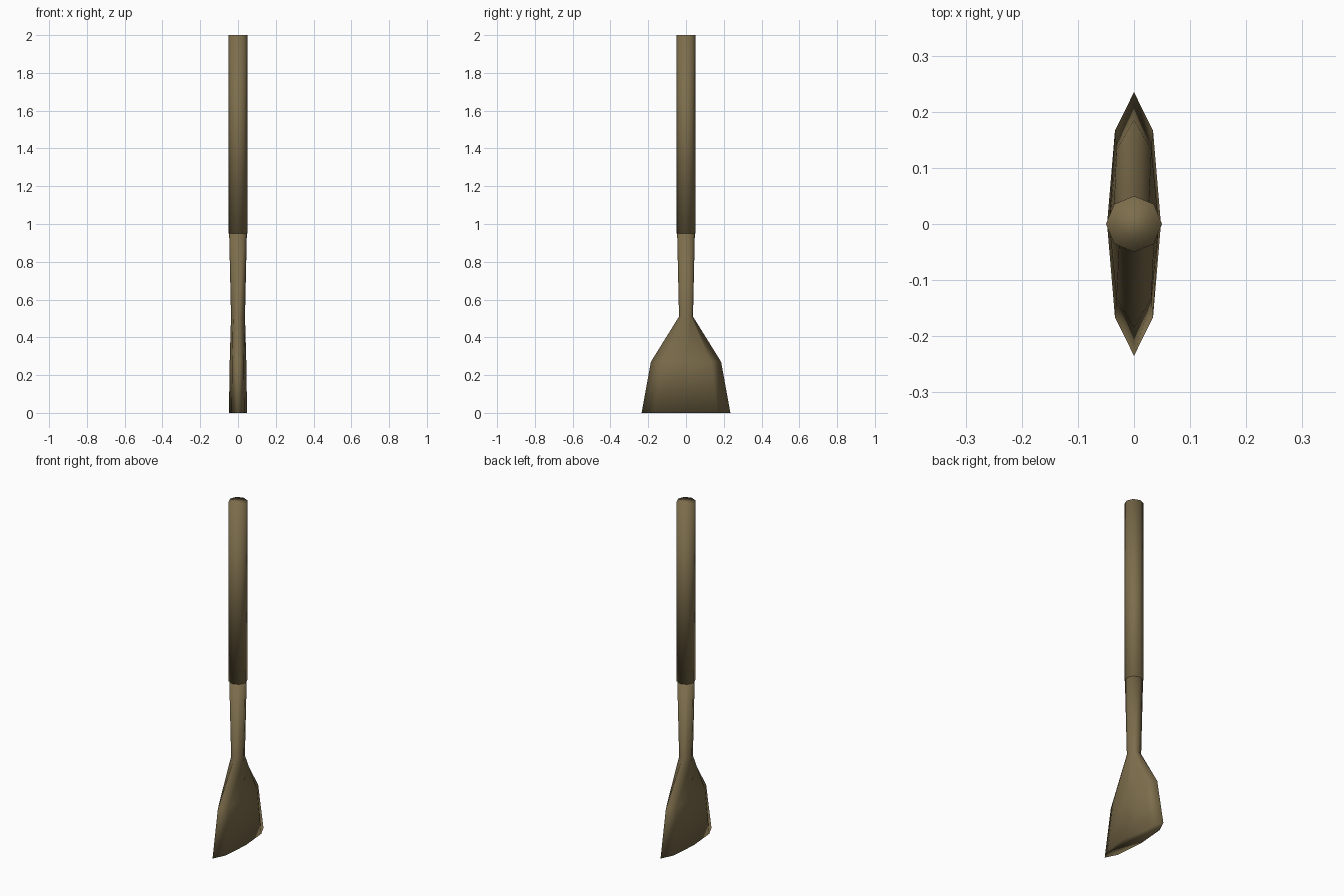
import bpy
import bmesh
import math

if "Cube" in bpy.data.objects:
    bpy.data.objects.remove(bpy.data.objects["Cube"])

wood = bpy.data.materials.new("brown wood")
wood.diffuse_color = (0.205, 0.155, 0.072, 1)
wood.use_nodes = True
wood.node_tree.nodes["Principled BSDF"].inputs["Base Color"].default_value = wood.diffuse_color


def loft(name, sections, sides=8):
    """Skin a stack of ellipses given as (z, half width x, half width y)."""
    bm = bmesh.new()
    rings = []
    for z, rx, ry in sections:
        angles = [2 * math.pi * i / sides for i in range(sides)]
        rings.append([bm.verts.new((rx * math.cos(a), ry * math.sin(a), z)) for a in angles])
    for low, high in zip(rings, rings[1:]):
        for i in range(sides):
            j = (i + 1) % sides
            bm.faces.new((low[i], low[j], high[j], high[i]))
    bm.faces.new(rings[0][::-1])
    bm.faces.new(rings[-1])
    for f in bm.faces:
        f.smooth = True
    mesh = bpy.data.meshes.new(name)
    bm.to_mesh(mesh)
    bm.free()
    mesh.materials.append(wood)
    obj = bpy.data.objects.new(name, mesh)
    bpy.context.collection.objects.link(obj)
    return obj


# Straight round handle
loft("handle", [(0.95, 0.05, 0.05), (2.0, 0.05, 0.05)])

# Tapered neck widening into the flat blade
loft("neck_and_blade", [
    (0.0, 0.048, 0.235),
    (0.27, 0.044, 0.186),
    (0.51, 0.037, 0.037),
    (0.955, 0.047, 0.047),
])
